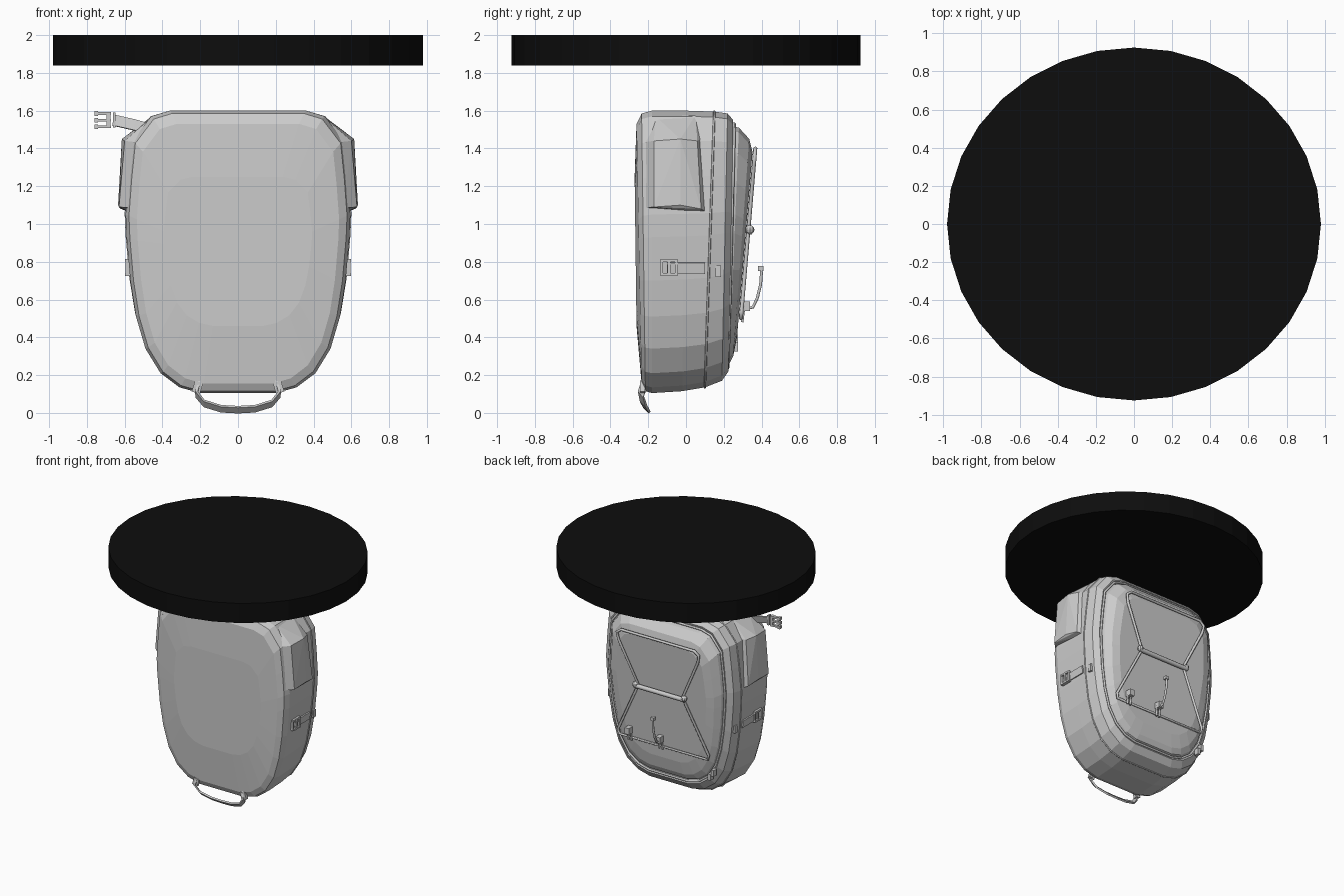
import bpy, bmesh, math
from mathutils import Vector

if "Cube" in bpy.data.objects:
    bpy.data.objects.remove(bpy.data.objects["Cube"])


def finish(name, bm):
    bmesh.ops.recalc_face_normals(bm, faces=bm.faces)
    me = bpy.data.meshes.new(name)
    bm.to_mesh(me)
    bm.free()
    ob = bpy.data.objects.new(name, me)
    bpy.context.collection.objects.link(ob)
    return ob


def box(name, centre, size, turn=0.0):
    bpy.ops.mesh.primitive_cube_add(size=1, location=centre, rotation=(0, turn, 0))
    ob = bpy.context.object
    ob.name = name
    ob.scale = size
    return ob


def cord(name, pts, r=0.008, cyclic=False):
    cu = bpy.data.curves.new(name, 'CURVE')
    cu.dimensions = '3D'
    cu.bevel_depth = r
    cu.bevel_resolution = 1
    cu.use_fill_caps = True
    sp = cu.splines.new('POLY')
    sp.points.add(len(pts) - 1)
    for p, c in zip(sp.points, pts):
        p.co = (*c, 1)
    sp.use_cyclic_u = cyclic
    ob = bpy.data.objects.new(name, cu)
    bpy.context.collection.objects.link(ob)
    return ob


def strap(name, pts, across, thick=0.012):
    # flat webbing: path swept along a width vector
    bm = bmesh.new()
    w = Vector(across) / 2
    rows = [(bm.verts.new(Vector(p) - w), bm.verts.new(Vector(p) + w)) for p in pts]
    for a, b in zip(rows, rows[1:]):
        bm.faces.new((a[0], a[1], b[1], b[0]))
    ob = finish(name, bm)
    m = ob.modifiers.new('thickness', 'SOLIDIFY')
    m.thickness = thick
    m.offset = 0
    return ob


# Pack body: one outline, lofted from the front panel to the back lid
half = [(0.36, 1.6), (0.46, 1.57), (0.56, 1.44), (0.58, 1.25), (0.595, 1.05),
        (0.59, 0.93), (0.57, 0.7), (0.54, 0.51), (0.49, 0.34), (0.41, 0.21),
        (0.31, 0.135), (0.2, 0.105)]
outline = half + [(-x, z) for x, z in reversed(half)]


def ring(sx, z0, z1, yb, yt):
    pts = []
    for x, z in outline:
        t = (z - 0.105) / 1.495
        pts.append(Vector((x * sx, yb + t * (yt - yb), z0 + t * (z1 - z0))))
    return pts


rings = [(0.66, .46, 1.25, -.262, -.272), (0.9, .155, 1.53, -.235, -.262),
         (0.97, .115, 1.585, -.215, -.235), (1, .105, 1.6, -.18, -.18),
         (1, .115, 1.6, -.02, 0), (1, .135, 1.595, .1, .15),
         (0.97, .17, 1.585, .19, .22), (0.9, .22, 1.55, .225, .25),
         (0.87, .25, 1.52, .21, .24), (0.85, .26, 1.51, .23, .28),
         (0.78, .30, 1.45, .25, .335), (0.68, .4, 1.38, .27, .352)]
bm = bmesh.new()
loops = [[bm.verts.new(p) for p in ring(*r)] for r in rings]
n = len(outline)
for a, b in zip(loops, loops[1:]):
    for i in range(n):
        j = (i + 1) % n
        bm.faces.new((a[i], a[j], b[j], b[i]))
bm.faces.new(loops[0])
bm.faces.new(loops[-1])
finish('pack_body', bm)

# Piping and zip seams
cord('side_piping', ring(1, .135, 1.595, .1, .15), 0.006, True)
cord('zip_seam', ring(0.88, .24, 1.53, .222, .255), 0.009, True)

# Side pockets, buckled side straps and the zip pulls
pocket = [(.56, -.23, 1.085), (.63, -.17, 1.09), (.635, -.03, 1.1), (.62, .08, 1.08),
          (.57, .115, 1.06), (.51, -.245, 1.43), (.60, -.17, 1.44), (.615, -.03, 1.45),
          (.585, .06, 1.44), (.5, .1, 1.46), (.45, -.16, 1.57), (.45, .05, 1.575)]
for s, side in ((1, 'right'), (-1, 'left')):
    bm = bmesh.new()
    for x, y, z in pocket:
        bm.verts.new((s * x, y, z))
    bmesh.ops.convex_hull(bm, input=bm.verts)
    finish(side + '_pocket', bm)
    box(side + '_side_strap', (s * .578, 0.0, .765), (.014, .2, .06), s * 0.1)
    for dz in (-.037, .037):
        box(side + '_buckle_bar', (s * .58, -.09, .77 + dz), (.035, .09, .014))
    for dy in (-.04, 0, .04):
        box(side + '_buckle_post', (s * .58, -.09 + dy, .77), (.03, .014, .08))
    box(side + '_strap_tab', (s * .565, .17, .75), (.02, .03, .06))
for z, x in ((.39, -.43), (.35, -.40)):
    box('zip_pull', (x, .255, z), (.025, .04, .05))


# Elastic cord web on the lid
def lid(x, z, lift=0.012):
    return (x, .27 + (z - .4) / .98 * .083 + lift, z)


web = [(.33, 1.4), (-.33, 1.4), (-.37, 1.37), (-.36, 1.31), (-.2, .97), (-.41, .54), (-.4, .5)]
cord('cord_web', [lid(x, z) for x, z in web]
     + [lid(-x, z) for x, z in reversed(web[2:])], 0.011, True)
cord('cord_bridge', [lid(-.23, .96, .022), lid(.23, .96, .022)], 0.018)
for s in (1, -1):
    bpy.ops.mesh.primitive_uv_sphere_add(segments=8, ring_count=6, radius=.024,
                                         location=lid(s * .22, .97, .02))
    bpy.context.object.name = 'cord_bead'

# Cord locks and the loose cord end
for x in (.02, .3):
    box('cord_lock', lid(x, .565, .03), (.04, .05, .05))
    for dx in (-.014, .014):
        cord('cord_lock_loop', [lid(x + dx, .58, .025), lid(x + dx, .48, .02)], 0.008)
cord('loose_cord', [lid(.02, .55, .03), (.02, .355, .56), (.02, .378, .61),
                    (.02, .395, .68), (.02, .4, .75)], 0.009)
box('loose_cord_end', (.02, .395, .765), (.03, .03, .025))

# Carry loop under the pack
loop = [(.2, -.215, .17), (.22, -.24, .1), (.18, -.225, .05), (.09, -.21, .022)]
strap('carry_loop', loop + [(0, -.207, .017)] + [(-x, y, z) for x, y, z in reversed(loop)],
      (0, .03, -.03), 0.014)
for s in (1, -1):
    box('carry_loop_anchor', (s * .215, -.23, .135), (.045, .025, .06), -s * .3)

# Top strap with its clip
strap('top_strap', [(-.43, -.15, 1.49), (-.55, -.145, 1.525), (-.66, -.14, 1.55)],
      (0.012, 0.015, .055))
for z in (1.515, 1.55, 1.585):
    box('clip_prong', (-.71, -.14, z), (.075, .022, .014))
    box('clip_tip', (-.75, -.14, z), (.02, .026, .024))
box('clip_base', (-.685, -.14, 1.55), (.02, .03, .085))
box('clip_bar', (-.655, -.14, 1.55), (.015, .03, .08))

# Dark disc above the pack
bpy.ops.mesh.primitive_cylinder_add(vertices=32, radius=1, depth=.16, location=(0, 0, 1.92))
disc = bpy.context.object
disc.name = 'top_disc'
disc.scale = (.98, .925, 1)
mat = bpy.data.materials.new('black')
mat.diffuse_color = (.004, .004, .004, 1)
mat.use_nodes = True
mat.node_tree.nodes["Principled BSDF"].inputs["Base Color"].default_value = mat.diffuse_color
disc.data.materials.append(mat)
